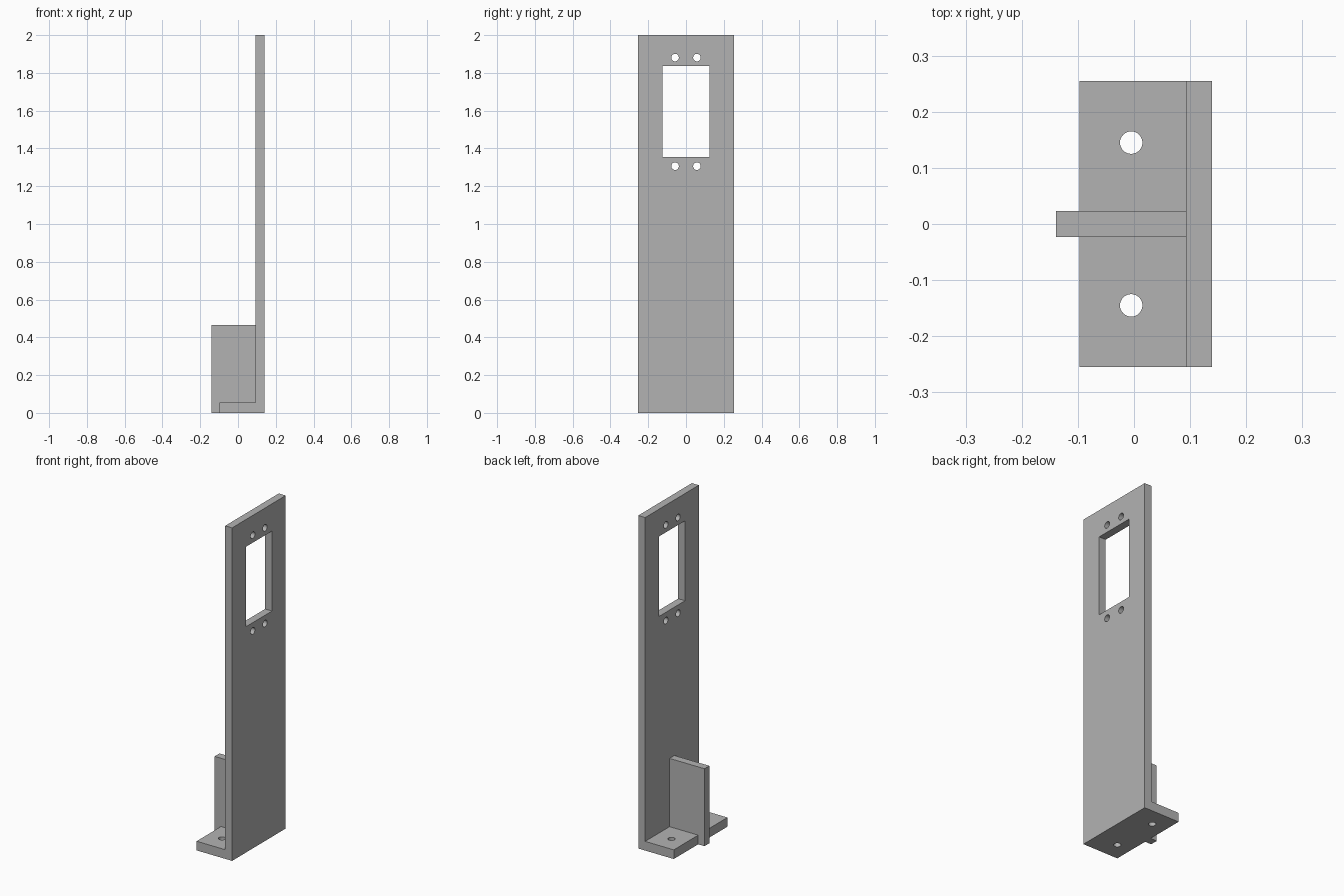
import bpy
import bmesh
import math

cube = bpy.data.objects.get("Cube")
if cube:
    bpy.data.objects.remove(cube, do_unlink=True)

grey = bpy.data.materials.new("plain grey")
grey.use_nodes = True
colour = (0.45, 0.45, 0.45, 1)
grey.diffuse_color = colour
grey.node_tree.nodes["Principled BSDF"].inputs["Base Color"].default_value = colour

# Main sizes
THICK = 0.046
FRONT_X, REAR_X = -0.139, 0.139
WALL_X = REAR_X - THICK
FOOT_X, FOOT_Z = -0.097, 0.055
HALF_W, HEIGHT = 0.2545, 2.0


def add_object(name, bm):
    bmesh.ops.recalc_face_normals(bm, faces=bm.faces)
    mesh = bpy.data.meshes.new(name)
    bm.to_mesh(mesh)
    bm.free()
    mesh.materials.append(grey)
    obj = bpy.data.objects.new(name, mesh)
    bpy.context.collection.objects.link(obj)
    return obj


def extrude_profile(name, points, half_width):
    """Extrude an x-z outline evenly to both sides of y = 0."""
    bm = bmesh.new()
    face = bm.faces.new([bm.verts.new((x, -half_width, z)) for x, z in points])
    out = bmesh.ops.extrude_face_region(bm, geom=[face])
    verts = [v for v in out["geom"] if isinstance(v, bmesh.types.BMVert)]
    bmesh.ops.translate(bm, verts=verts, vec=(0, 2 * half_width, 0))
    return add_object(name, bm)


def cut(target, cutter):
    cutter.hide_render = True
    mod = target.modifiers.new("cut", "BOOLEAN")
    mod.operation = "DIFFERENCE"
    mod.solver = "EXACT"
    mod.object = cutter
    bpy.context.view_layer.objects.active = target
    bpy.ops.object.modifier_apply(modifier=mod.name)
    bpy.data.objects.remove(cutter, do_unlink=True)


def drill(target, location, radius, along_x=False):
    bpy.ops.mesh.primitive_cylinder_add(
        vertices=32, radius=radius, depth=0.2, location=location,
        rotation=(0, math.pi / 2 if along_x else 0, 0))
    cutter = bpy.context.object
    cutter.data.materials.append(grey)
    cut(target, cutter)


# Upright plate and foot as one L-shaped bracket
bracket = extrude_profile("bracket", [
    (FOOT_X, 0), (REAR_X, 0), (REAR_X, HEIGHT),
    (WALL_X, HEIGHT), (WALL_X, FOOT_Z), (FOOT_X, FOOT_Z)], HALF_W)

# Rectangular window through the plate
window = extrude_profile("window_cutter", [
    (0, 1.356), (0.3, 1.356), (0.3, 1.836), (0, 1.836)], 0.124)
cut(bracket, window)

# Screw holes above and below the window, mounting holes in the foot
for side in (-1, 1):
    for z in (1.306, 1.881):
        drill(bracket, (0.115, side * 0.058, z), 0.02, along_x=True)
    drill(bracket, (-0.005, side * 0.145, 0.03), 0.02)

# Central stiffening rib, notched over the foot
rib = extrude_profile("stiffening_rib", [
    (FRONT_X, 0), (FOOT_X, 0), (FOOT_X, FOOT_Z), (WALL_X, FOOT_Z),
    (WALL_X, 0.465), (FRONT_X, 0.465)], THICK / 2)

# Smooth hole walls, sharp edges elsewhere
bpy.ops.object.select_all(action="DESELECT")
bracket.select_set(True)
bpy.context.view_layer.objects.active = bracket
bpy.ops.object.shade_smooth_by_angle(angle=math.radians(30))
